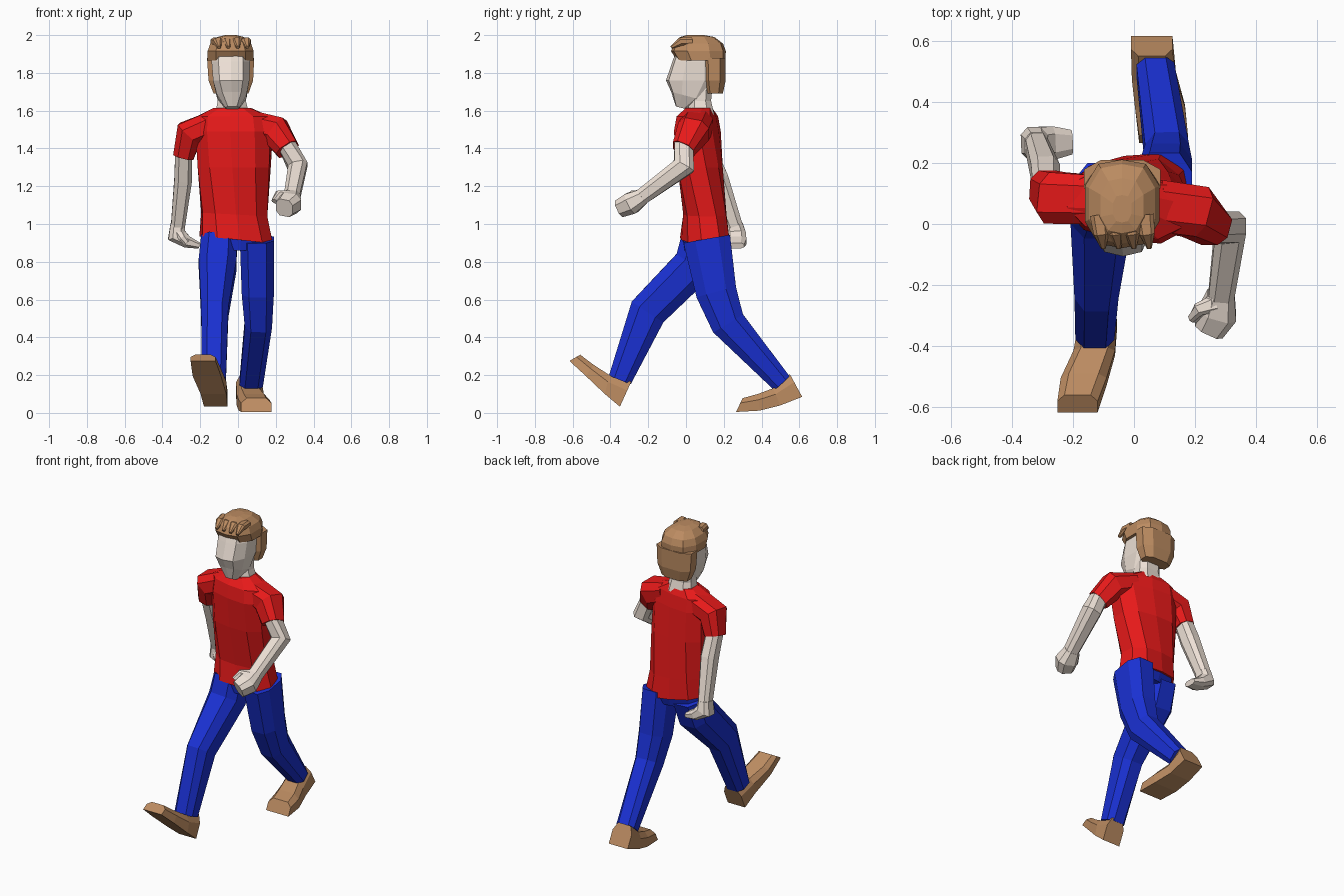
import bpy, bmesh
from math import radians
from mathutils import Vector, Euler

def mat(name, r, g, b):
    m = bpy.data.materials.new(name)
    m.diffuse_color = (r, g, b, 1)
    return m

RED = mat("shirt_red", 0.8, 0.01, 0.01)
BLUE = mat("trouser_blue", 0.01, 0.03, 0.65)
SKIN = mat("skin", 0.85, 0.75, 0.67)
BROWN = mat("brown", 0.5, 0.26, 0.12)

OCT = [(1, .5), (.55, 1), (-.55, 1), (-1, .5), (-1, -.5), (-.55, -1), (.55, -1), (1, -.5)]
DEC = [(1, .4), (.64, .9), (0, 1), (-.64, .9), (-1, .4),
       (-1, -.4), (-.64, -.9), (0, -1), (.64, -.9), (1, -.4)]

def loft(name, material, rings):
    """Skin a list of equal-sized point rings and cap both ends."""
    bm = bmesh.new()
    vs = [[bm.verts.new(p) for p in r] for r in rings]
    n = len(vs[0])
    for a, b in zip(vs, vs[1:]):
        for i in range(n):
            j = (i + 1) % n
            bm.faces.new((a[i], a[j], b[j], b[i]))
    bm.faces.new(vs[0])
    bm.faces.new(vs[-1])
    bmesh.ops.recalc_face_normals(bm, faces=bm.faces)
    me = bpy.data.meshes.new(name)
    bm.to_mesh(me)
    bm.free()
    me.materials.append(material)
    ob = bpy.data.objects.new(name, me)
    bpy.context.collection.objects.link(ob)
    return ob

def stack(name, material, levels, shape=DEC):
    """Level rings: x, y, z, half width, half depth, yaw, roll, pitch (degrees)."""
    rings = []
    for x, y, z, rx, ry, *rot in levels:
        yaw, roll, pitch = (list(rot) + [0, 0, 0])[:3]
        m = Euler((radians(pitch), radians(roll), radians(yaw))).to_matrix()
        rings.append([Vector((x, y, z)) + m @ Vector((u * rx, v * ry, 0)) for u, v in shape])
    return loft(name, material, rings)

def limb(name, material, ref, path):
    """Rings square to a path: x, y, z, half size along ref, half size across."""
    pts = [Vector(p[:3]) for p in path]
    rings = []
    for i, p in enumerate(path):
        t = Vector()
        if i > 0:
            t += (pts[i] - pts[i - 1]).normalized()
        if i < len(pts) - 1:
            t += (pts[i + 1] - pts[i]).normalized()
        t.normalize()
        r = Vector(ref)
        side = (r - t * r.dot(t)).normalized()
        up = t.cross(side)
        rings.append([pts[i] + side * (u * p[3]) + up * (v * p[4]) for u, v in OCT])
    return loft(name, material, rings)

def shoe(name, stations):
    """Heel to toe: centre x, half width, top y, top z, sole y, sole z."""
    rings = []
    for x, w, ty, tz, sy, sz in stations:
        my, mz = ty * .65 + sy * .35, tz * .65 + sz * .35
        rings.append([(x - w, sy, sz), (x + w, sy, sz), (x + w, my, mz),
                      (x + w * .65, ty, tz), (x - w * .65, ty, tz), (x - w, my, mz)])
    return loft(name, BROWN, rings)

X, Y = (1, 0, 0), (0, 1, 0)

# Shirt body, twisted between hips and shoulders
stack("shirt_body", RED, [
    (-.01, .10, .915, .19, .125, 10, 6),
    (-.02, .10, 1.05, .172, .115, 5, 3),
    (-.02, .075, 1.30, .19, .12, -5),
    (-.02, .06, 1.49, .20, .115, -10),
    (-.025, .06, 1.57, .19, .10, -10),
    (-.03, .07, 1.615, .095, .07, -6)])

# Sleeves
limb("rear_arm_sleeve", RED, Y, [
    (-.13, .08, 1.53, .08, .07), (-.258, .085, 1.48, .085, .075), (-.288, .115, 1.36, .062, .055)])
limb("front_arm_sleeve", RED, Y, [
    (.07, .06, 1.53, .085, .07), (.20, .04, 1.49, .085, .08), (.262, -.015, 1.395, .06, .062)])

# Bare arms
limb("rear_arm", SKIN, X, [
    (-.287, .11, 1.39, .045, .05), (-.29, .17, 1.24, .047, .055), (-.318, .255, .99, .037, .045)])
limb("front_arm", SKIN, X, [
    (.258, -.01, 1.42, .048, .05), (.316, -.012, 1.305, .052, .058), (.285, -.24, 1.14, .042, .042)])

# Hands with thumbs
limb("rear_hand", SKIN, Y, [
    (-.32, .255, 1.0, .045, .037), (-.325, .262, .94, .055, .05),
    (-.27, .265, .905, .055, .032), (-.205, .268, .885, .04, .016)])
limb("front_hand", SKIN, X, [
    (.285, -.23, 1.145, .045, .042), (.275, -.29, 1.11, .062, .058),
    (.245, -.345, 1.085, .05, .048)])
limb("front_thumb", SKIN, Y, [
    (.265, -.26, 1.15, .03, .028), (.215, -.28, 1.155, .022, .022), (.195, -.31, 1.12, .016, .018)])
limb("rear_thumb", SKIN, X, [
    (-.325, .24, .97, .025, .025), (-.295, .215, .925, .02, .02), (-.27, .215, .90, .015, .015)])

# Trousers
stack("trouser_seat", BLUE, [
    (-.005, .10, .93, .183, .118, 10, 6), (-.005, .095, .86, .185, .10, 10)])
limb("front_trouser_leg", BLUE, X, [
    (-.10, .09, .92, .095, .115), (-.108, .045, .785, .10, .11),
    (-.123, -.203, .535, .072, .10), (-.128, -.35, .175, .064, .062)])
limb("rear_trouser_leg", BLUE, X, [
    (.10, .11, .92, .09, .125), (.105, .16, .64, .085, .108),
    (.108, .222, .475, .072, .092), (.07, .505, .16, .062, .055)])

# Shoes, front toe raised and rear heel raised
shoe("front_shoe", [
    (-.118, .062, -.29, .165, -.35, .033),
    (-.13, .068, -.405, .20, -.43, .10),
    (-.165, .075, -.49, .255, -.53, .195),
    (-.185, .066, -.56, .308, -.617, .275)])
shoe("rear_shoe", [
    (.058, .068, .55, .205, .615, .085),
    (.065, .072, .46, .13, .50, .04),
    (.085, .082, .38, .10, .39, .012),
    (.097, .08, .30, .078, .265, .005)])

# Neck and head
stack("neck", SKIN, [
    (-.03, .08, 1.58, .09, .07), (-.033, .075, 1.65, .075, .058), (-.035, .08, 1.76, .075, .06)], OCT)
stack("head", SKIN, [
    (-.03, -.025, 1.615, .037, .03, 0, 0, -15),
    (-.033, .015, 1.675, .078, .097, 0, 0, -15),
    (-.036, .04, 1.76, .096, .146),
    (-.038, .05, 1.86, .102, .122),
    (-.039, .06, 1.95, .09, .10)])

# Hair: cap above the brow and a block behind the ears
stack("hair_cap", BROWN, [
    (-.039, .08, 1.865, .122, .128),
    (-.039, .066, 1.915, .122, .145),
    (-.039, .066, 1.955, .108, .13),
    (-.039, .06, 1.99, .07, .09),
    (-.039, .05, 2.0, .03, .045)])
stack("hair_back", BROWN, [
    (-.037, .15, 1.69, .092, .045),
    (-.038, .15, 1.76, .118, .06),
    (-.039, .148, 1.88, .125, .062)], OCT)

# Swept fringe tufts
for i in range(4):
    x = -.115 + i * .05
    limb("fringe_tuft_%d" % (i + 1), BROWN, X, [
        (x, .03, 1.965, .03, .022), (x + .008, -.03, 1.965, .025, .022), (x + .015, -.078, 1.935, .008, .008)])
